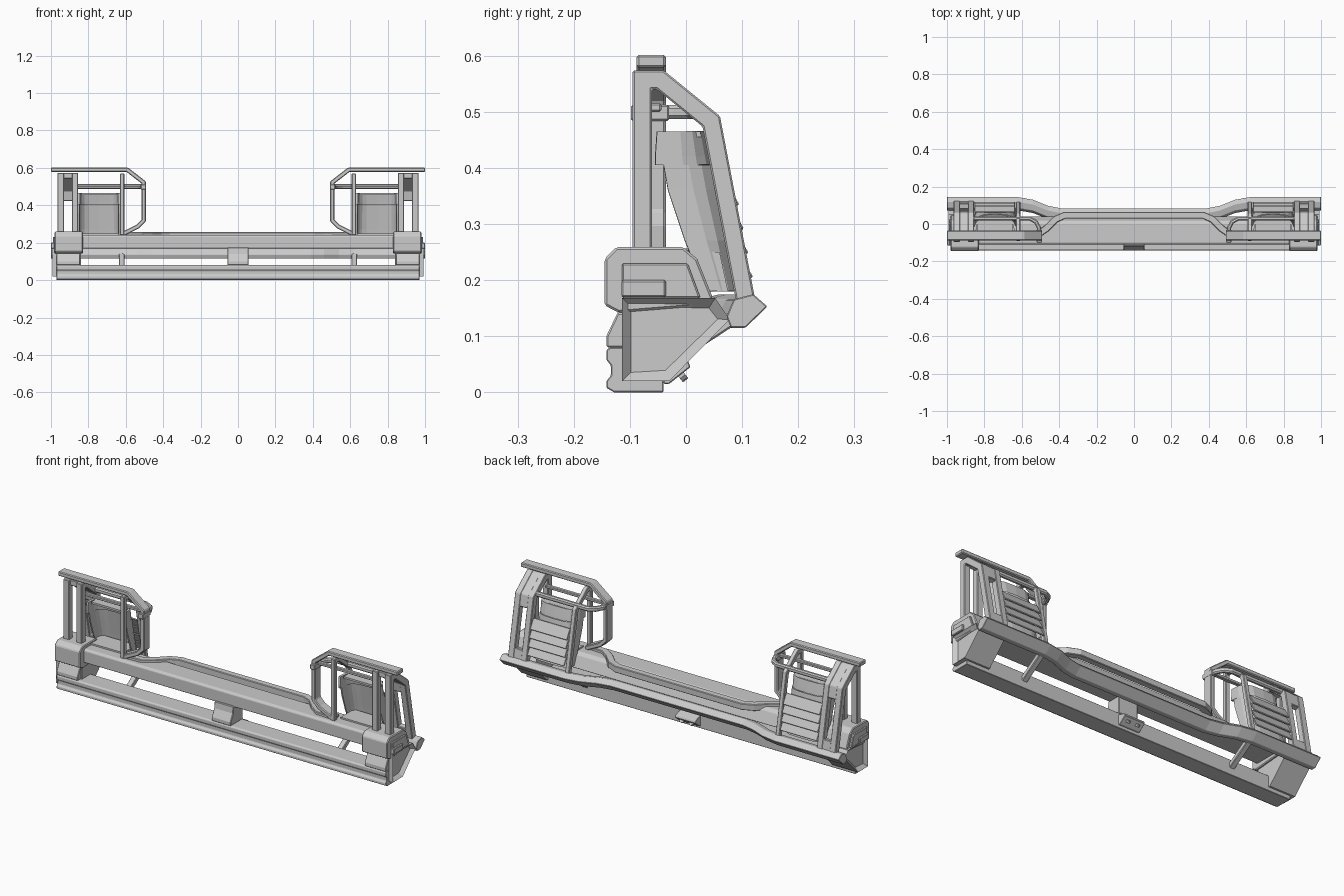
import bpy, bmesh, math
from mathutils import Vector

if "Cube" in bpy.data.objects:
    bpy.data.objects.remove(bpy.data.objects["Cube"])

MAP = {'yz': lambda a, b, t: (t, a, b),
       'xz': lambda a, b, t: (a, t, b),
       'xy': lambda a, b, t: (a, b, t)}


def finish(name, bm, mirror=False, bevel=0.0):
    bmesh.ops.recalc_face_normals(bm, faces=bm.faces)
    me = bpy.data.meshes.new(name)
    bm.to_mesh(me)
    bm.free()
    ob = bpy.data.objects.new(name, me)
    bpy.context.collection.objects.link(ob)
    if bevel:
        m = ob.modifiers.new("Bevel", 'BEVEL')
        m.width, m.segments, m.limit_method = bevel, 1, 'ANGLE'
    if mirror:
        m = ob.modifiers.new("Mirror", 'MIRROR')
        m.use_mirror_merge = False
    return ob


def prism(name, pts, lo, hi, plane='yz', mirror=False, bevel=0.0, recess=None):
    """Extrude a 2D profile from lo to hi; recess=(rim, depth) sinks the hi cap."""
    bm = bmesh.new()
    f = MAP[plane]
    a = [bm.verts.new(f(*p, lo)) for p in pts]
    b = [bm.verts.new(f(*p, hi)) for p in pts]
    n = len(pts)
    bm.faces.new(a)
    cap = bm.faces.new(b)
    for i in range(n):
        j = (i + 1) % n
        bm.faces.new((a[i], a[j], b[j], b[i]))
    if recess:
        bmesh.ops.recalc_face_normals(bm, faces=bm.faces)
        bmesh.ops.inset_region(bm, faces=[cap], thickness=recess[0])
        d = cap.normal * -recess[1]
        c = cap.calc_center_median()
        for v in cap.verts:
            v.co = c + (v.co - c) * 0.96 + d
    return finish(name, bm, mirror, bevel)


def ribbon(name, path, w, lo, hi, plane='yz', mirror=True, bevel=0.003):
    """Flat bar of width w following a mitred 2D path."""
    p = [Vector(q) for q in path]
    left, right = [], []
    for i, q in enumerate(p):
        d0 = (q - p[i - 1]).normalized() if i else (p[1] - q).normalized()
        d1 = (p[i + 1] - q).normalized() if i < len(p) - 1 else d0
        n0, n1 = Vector((-d0.y, d0.x)), Vector((-d1.y, d1.x))
        m = (n0 + n1).normalized()
        off = m * (w / 2 / m.dot(n0))
        left.append(tuple(q + off))
        right.append(tuple(q - off))
    return prism(name, left + right[::-1], lo, hi, plane, mirror, bevel)


def loft(name, rings, mirror=False, bevel=0.0, closed=True):
    bm = bmesh.new()
    vs = [[bm.verts.new(c) for c in r] for r in rings]
    n = len(rings[0])
    for a, b in zip(vs, vs[1:]):
        for i in range(n if closed else n - 1):
            j = (i + 1) % n
            bm.faces.new((a[i], a[j], b[j], b[i]))
    if closed:
        bm.faces.new(vs[0])
        bm.faces.new(vs[-1])
    return finish(name, bm, mirror, bevel)


def box(name, x, y, z, mirror=True, bevel=0.003):
    return prism(name, [(y[0], z[0]), (y[1], z[0]), (y[1], z[1]), (y[0], z[1])],
                 x[0], x[1], 'yz', mirror, bevel)


# Lower bumper beam with a long front groove
prism("lower_beam", [(-.128, 0), (-.142, .008), (-.142, .02), (-.134, .03), (-.134, .048),
                     (-.142, .058), (-.142, .075), (-.136, .08), (-.04, .08), (-.04, 0)],
      -.97, .97, bevel=.002)

# Main beam with sloped back, and its shelf widened toward the middle
prism("main_beam", [(-.11, .17), (-.11, .232), (-.102, .242), (0, .242), (.018, .23), (.042, .17)],
      -.84, .84, bevel=.002)
ribbon("inner_rail", [(-.62, -.065), (-.52, -.06), (-.47, -.025), (-.42, .025), (-.37, .047),
                      (.37, .047), (.42, .025), (.47, -.025), (.52, -.06), (.62, -.065)],
       .036, .222, .256, 'xy', mirror=False)

# Rear step rail, bowed forward in the middle
sec = [(.085, .166), (.12, .175), (.145, .153), (.106, .115), (.08, .115), (.072, .135)]
stations = [(1, 0), (.62, 0), (.54, -.014), (.46, -.046), (.39, -.06)]
stations = [(-x, o) for x, o in stations] + stations[::-1]
loft("rear_rail", [[(x, y + o, z) for y, z in sec] for x, o in stations], bevel=.002)

# Centre bracket, front web plus rear plate with two bolts
prism("centre_bracket", [(-.142, .08), (-.142, .1), (-.122, .14), (-.118, .175), (-.04, .175), (-.04, .08)],
      -.056, .056, bevel=.003)
prism("rear_plate", [(-.04, .015), (-.03, .015), (.008, .045), (.003, .058), (-.04, .07)],
      -.06, .06, bevel=.002)
for s in (-1, 1):
    bpy.ops.mesh.primitive_cylinder_add(vertices=10, radius=.012, depth=.012,
                                        location=(s * .028, -.008, .031),
                                        rotation=(math.radians(128), 0, 0))
    bpy.context.object.name = "plate_bolt"

# End caps and side boxes
prism("end_cap", [(-.12, .142), (-.145, .155), (-.145, .238), (-.124, .259), (-.005, .259),
                  (.02, .238), (.048, .168), (.04, .155)], .83, .98, mirror=True, bevel=.004)
prism("end_cap_panel", [(-.114, .168), (-.114, .23), (.003, .23), (.026, .168)], .975, .99,
      mirror=True, bevel=.003)
box("end_cap_tab", (.98, 1), (-.115, -.036), (.17, .2))
prism("side_box", [(-.114, .02), (-.114, .168), (.052, .168), (.078, .13), (-.03, .02)],
      .84, .992, mirror=True, recess=(.018, .018))
prism("box_gusset", [(-.142, .08), (-.142, .1), (-.122, .142), (-.08, .142), (-.08, .08)],
      .845, .97, mirror=True, bevel=.003)
ribbon("under_strut", [(-.05, .045), (.095, .14)], .025, .607, .637)

# Side frames of the lamp cages: outer twin bars bridged at the top, slim inner bar
arch = [(-.078, .24), (-.078, .557), (-.046, .557), (.045, .483), (.108, .155)]
ribbon("outer_frame", arch, .034, .93, .965)
ribbon("outer_frame_inner_bar", arch, .034, .855, .888)
ribbon("frame_top_bridge", [(-.08, .557), (-.046, .557), (.045, .483), (.056, .425)], .03, .88, .935)
ribbon("frame_foot_bridge", [(.096, .22), (.107, .16)], .03, .88, .935)
ribbon("slim_frame", arch, .024, .608, .632)

# Front hoop around each lamp
ribbon("front_hoop", [(1, .59), (.592, .59), (.504, .522), (.504, .318), (.535, .287), (.62, .245)],
       .023, -.088, -.036, 'xz', bevel=.004)

# Curved guard bar wrapping from the frame round to the hoop
ribbon("guard_bar", [(.87, .03), (.56, .03), (.525, .012), (.508, -.02), (.506, -.07)],
       .022, .487, .512, 'xy', bevel=.006)
box("front_cross_bar", (.508, .86), (-.064, -.044), (.5, .515))
box("hoop_clip", (.492, .52), (-.098, -.03), (.484, .512))


# Lamp bucket: open-fronted curved shell narrowing toward the bottom
def bucket_row(z, yf, yb):
    pts = []
    for i in range(11):
        a = math.pi * i / 10
        c, s = math.cos(a), math.sin(a)
        sx = math.copysign(abs(c) ** .55, c)
        pts.append((.743 - .108 * sx, yf + (yb - yf) * s ** .6 if s > 1e-6 else yf, z))
    return pts


def shell(name, rows, t):
    ob = loft(name, [bucket_row(*r) for r in rows], mirror=True, closed=False)
    m = ob.modifiers.new("Thickness", 'SOLIDIFY')
    m.thickness, m.offset = t, 0
    ob.modifiers.move(1, 0)
    return ob


shell("lamp_bucket", [(.405, -.04, .05), (.36, -.032, .058), (.27, -.002, .074), (.18, .035, .088)], .008)
shell("lamp_hood", [(.465, -.052, .03), (.42, -.055, .04), (.405, -.055, .043)], .012)
prism("lamp_floor", [(-.05, .235), (-.05, .25), (.06, .25), (.075, .18), (.04, .18)], .64, .85,
      mirror=True)
prism("lamp_top", [(-.04, .455), (-.04, .465), (.025, .465), (.028, .455)], .65, .836, mirror=True)

# Overlapping rear louvre plates
for i in range(4):
    z1 = .385 - i * .043
    y1 = .06 + (.495 - z1) * .19 - .012
    ribbon("rear_louvre", [(y1 - .006, z1), (y1 + .023, z1 - .052)], .007,
           .636, .853, bevel=.002)
